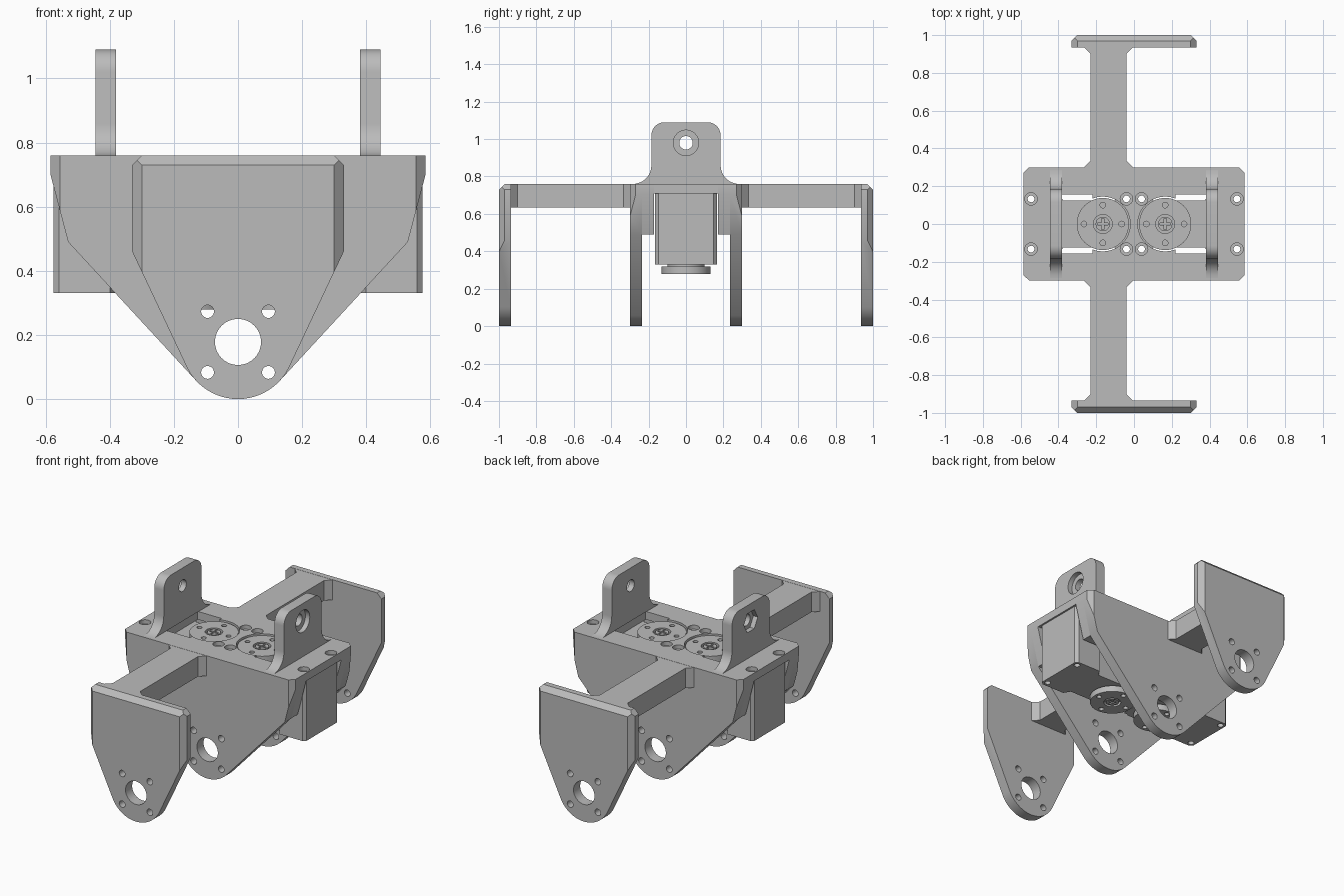
import bpy
import bmesh
from math import cos, sin, pi, atan2, acos, hypot, radians
from mathutils import Vector

if "Cube" in bpy.data.objects:
    bpy.data.objects.remove(bpy.data.objects["Cube"], do_unlink=True)

GREY = (0.5, 0.5, 0.5, 1)
grey = bpy.data.materials.new("plain_grey")
grey.use_nodes = True
grey.diffuse_color = GREY
grey.node_tree.nodes["Principled BSDF"].inputs["Base Color"].default_value = GREY

TOP = 0.76
HUB = 0.178          # radius and centre height of the rounded plate ends
SIDES = (-1, 1)


# --- helpers ---
def arc(cx, cy, r, a, b, n=10):
    return [(cx + r * cos(radians(a + (b - a) * i / n)),
             cy + r * sin(radians(a + (b - a) * i / n))) for i in range(n + 1)]


def circle(cx, cy, r, n=32):
    return arc(cx, cy, r, 0, 360, n)[:-1]


def rect(x0, x1, y0, y1):
    return [(x0, y0), (x1, y0), (x1, y1), (x0, y1)]


def mirrored(right):
    return right + [(-x, y) for x, y in reversed(right)]


def add_prism(bm, pts, axis, a, b):
    place = {"x": lambda p, t: (t, p[0], p[1]),
             "y": lambda p, t: (p[0], t, p[1]),
             "z": lambda p, t: (p[0], p[1], t)}[axis]
    low = [bm.verts.new(place(p, a)) for p in pts]
    high = [bm.verts.new(place(p, b)) for p in pts]
    faces = [bm.faces.new(low), bm.faces.new(high)]
    for i in range(len(pts)):
        j = (i + 1) % len(pts)
        faces.append(bm.faces.new((low[i], low[j], high[j], high[i])))
    bmesh.ops.recalc_face_normals(bm, faces=faces)


def slice_off(bm, point, normal):
    geom = bm.verts[:] + bm.edges[:] + bm.faces[:]
    res = bmesh.ops.bisect_plane(bm, geom=geom, plane_co=point,
                                 plane_no=Vector(normal), clear_outer=True)
    edges = [e for e in res["geom_cut"] if isinstance(e, bmesh.types.BMEdge)]
    bmesh.ops.contextual_create(bm, geom=edges)
    bmesh.ops.recalc_face_normals(bm, faces=bm.faces[:])


def to_object(name, bm):
    me = bpy.data.meshes.new(name)
    bm.to_mesh(me)
    bm.free()
    ob = bpy.data.objects.new(name, me)
    bpy.context.scene.collection.objects.link(ob)
    return ob


def finish(name, solids, cuts=(), slices=()):
    """Prisms -> sliced planes -> drilled holes -> shaded part."""
    bm = bmesh.new()
    for s in solids:
        add_prism(bm, *s)
    for s in slices:
        slice_off(bm, *s)
    ob = to_object(name, bm)
    for c in cuts:
        cb = bmesh.new()
        add_prism(cb, *c)
        cutter = to_object("cutter", cb)
        cutter.hide_render = True
        mod = ob.modifiers.new("hole", "BOOLEAN")
        mod.operation, mod.solver, mod.object = "DIFFERENCE", "EXACT", cutter
    if cuts:
        deps = bpy.context.evaluated_depsgraph_get()
        me = bpy.data.meshes.new_from_object(ob.evaluated_get(deps))
        cutters = [m.object for m in ob.modifiers]
        ob.modifiers.clear()
        ob.data = me
        for c in cutters:
            bpy.data.objects.remove(c, do_unlink=True)
    ob.data.materials.clear()
    ob.data.materials.append(grey)
    ob.data.shade_smooth()
    ob.data.set_sharp_from_angle(angle=radians(30))
    return ob


def hub_profile(shoulders):
    """Plate outline: straight shoulders tangent to a round lower end."""
    px, pz = shoulders[-1]
    dz = pz - HUB
    a = (atan2(dz, px) - acos(HUB / hypot(px, dz))) * 180 / pi
    return mirrored(shoulders + arc(0, HUB, HUB, a, -88, 14))


def hub_holes(y0, y1):
    holes = [("y", 0, HUB, 0.072)] + [("y", x * 0.095, HUB + z * 0.095, 0.02)
                                      for x in SIDES for z in SIDES]
    return [(circle(x, z, r), a, y0, y1) for a, x, z, r in holes]


# --- end plates, body walls and spine, front and back ---
for s, end in ((-1, "front"), (1, "back")):
    corner = [((x * 0.30, s, 0.5), (x, s, 0)) for x in SIDES]
    top_cuts = [((0, s, TOP - 0.03), (0, s, 1))]
    top_cuts += [((x * 0.30, s, TOP), (x, 0, 1)) for x in SIDES]
    finish(end + "_end_plate",
           [(hub_profile([(0.33, TOP), (0.33, 0.46)]), "y", s * 0.935, s)],
           hub_holes(s * 0.9, s * 1.05), corner + top_cuts)

    wall = [(0.585, TOP), (0.585, 0.70), (0.53, 0.49)]
    finish(end + "_body_wall", [(hub_profile(wall), "y", s * 0.235, s * 0.30)],
           hub_holes(s * 0.2, s * 0.35),
           [((x * 0.555, s * 0.30, 0.5), (x, s, 0)) for x in SIDES])
    finish(end + "_wall_rib", [(mirrored(wall), "y", s * 0.172, s * 0.235)])

    half = [(0.13, 0.29), (0.13, 0.30), (0.095, 0.335),
            (0.095, 0.90), (0.13, 0.935), (0.13, 0.95)]
    spine = [(x - 0.135, s * y) for x, y in mirrored(half)]
    finish(end + "_spine", [(spine, "z", 0.635, TOP - 0.001)])

# --- top plate with motor openings and countersunk screw holes ---
deck = [(0.555, -0.30), (0.585, -0.27), (0.585, 0.27), (0.555, 0.30)]
screws = [(x * sx, y * sy) for x, y in ((0.545, 0.133), (0.04, 0.133))
          for sx in SIDES for sy in SIDES]
cuts = []
for s in SIDES:
    cuts.append((circle(s * 0.165, 0, 0.145, 48), "z", 0.6, 0.9))
    cuts.append((rect(*sorted((s * 0.22, s * 0.385)), -0.155, 0.155), "z", 0.6, 0.9))
for x, y in screws:
    cuts.append((circle(x, y, 0.033, 24), "z", 0.735, 0.9))
    cuts.append((circle(x, y, 0.018, 24), "z", 0.6, 0.9))
finish("top_plate", [(mirrored(deck), "z", 0.71, TOP)], cuts)

# --- upright ears, round recess on the left, hexagonal on the right ---
ear = mirrored(arc(0.285, 0.86, 0.10, -90, -180) + arc(0.115, 1.02, 0.07, 0, 90))
for s, side in ((-1, "right"), (1, "left")):
    finish(side + "_ear", [(ear, "x", s * 0.38, s * 0.445)],
           [(circle(0, 0.98, 0.036), "x", 0.3 * s, 0.5 * s),
            (circle(0, 0.98, 0.068, 32 if s > 0 else 6), "x", 0.415 * s, 0.5 * s)])

# --- motors with upper and lower horns ---
for s, side in ((-1, "right"), (1, "left")):
    case = [(0.02, 0.11), (0.035, 0.125), (0.375, 0.125), (0.40, 0.165),
            (0.558, 0.165), (0.575, 0.148)]
    case = [(s * x, y) for x, y in case]
    case += [(x, -y) for x, y in reversed(case)]
    bores = [(circle(x, y, 0.018, 24), "z", 0.2, 0.9) for x, y in screws if x * s > 0]
    finish(side + "_motor_case", [(case, "z", 0.33, 0.709)], bores)
    for y, end in ((-1, "front"), (1, "back")):
        tab = rect(*sorted((s * 0.008, s * 0.10)), *sorted((y * 0.11, y * 0.165)))
        finish(side + "_" + end + "_motor_tab", [(tab, "z", 0.66, 0.708)], bores)

    cx = s * 0.165
    for low, high, face, end in ((0.715, 0.752, 1, "upper"), (0.28, 0.318, -1, "lower")):
        outer = high if face > 0 else low
        r = 0.138 if face > 0 else 0.13
        holes = [(circle(cx + 0.1 * cos(k * pi / 2), 0.1 * sin(k * pi / 2), 0.015, 16),
                  "z", outer - 0.025 * face, outer + 0.05 * face) for k in range(4)]
        holes.append((circle(cx, 0, 0.05), "z", outer - 0.02 * face, outer + 0.05 * face))
        finish(f"{side}_{end}_horn", [(circle(cx, 0, r, 48), "z", low, high)], holes)
        neck = (0.70, low + 0.005) if face > 0 else (high - 0.005, 0.34)
        finish(f"{side}_{end}_neck", [(circle(cx, 0, 0.10), "z", *neck)])
        # cross-slotted centre screw
        slots = [(rect(cx - a, cx + a, -b, b), "z", outer - 0.01 * face, outer + 0.05 * face)
                 for a, b in ((0.028, 0.006), (0.006, 0.028))]
        head = sorted((outer - 0.022 * face, outer - 0.002 * face))
        finish(f"{side}_{end}_screw", [(circle(cx, 0, 0.038), "z", *head)], slots)
